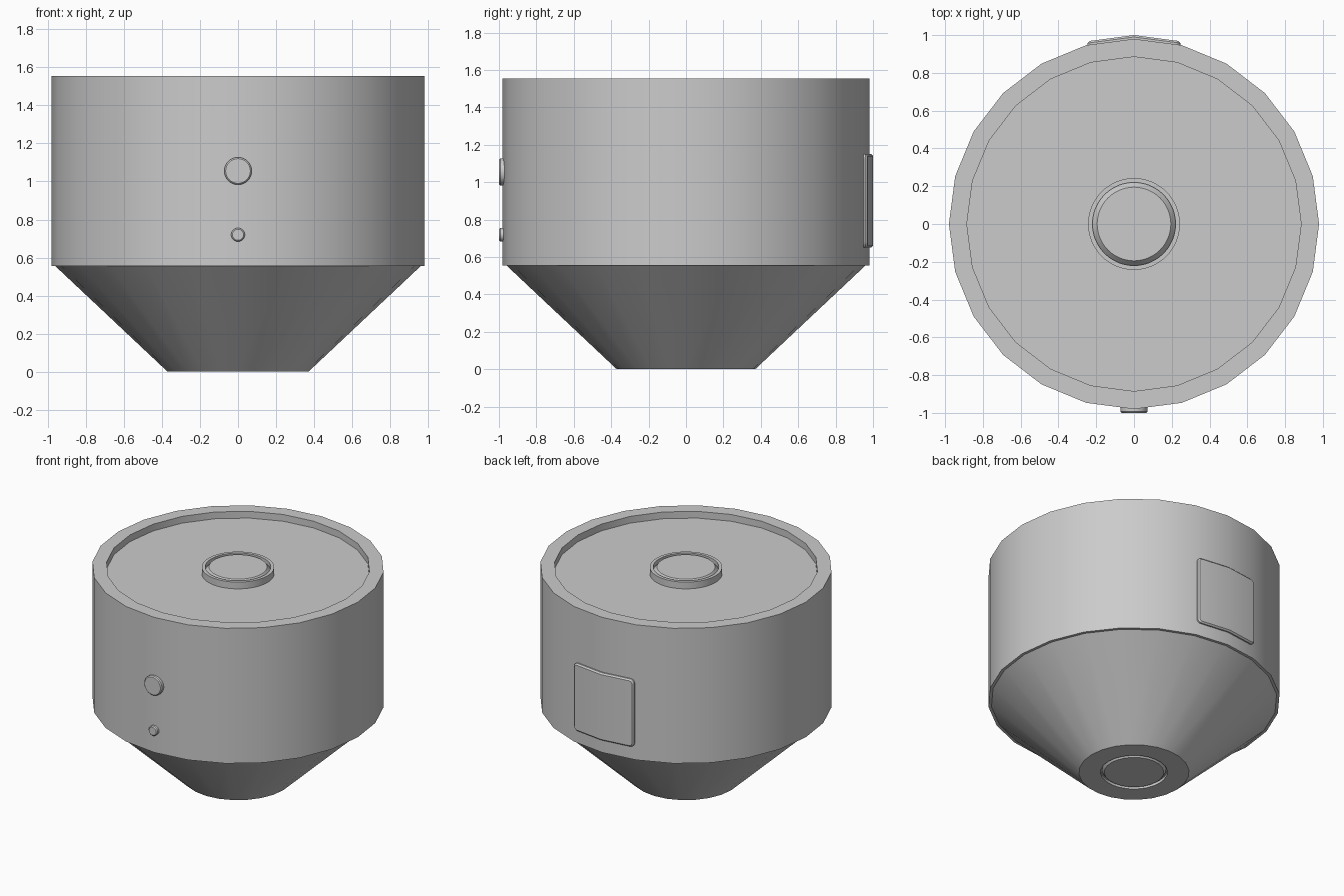
import bpy, bmesh, math
from mathutils import Matrix, Vector

cube = bpy.data.objects.get("Cube")
if cube:
    bpy.data.objects.remove(cube, do_unlink=True)

grey = bpy.data.materials.new("plain_grey")
grey.use_nodes = True
COLOUR = (0.6, 0.6, 0.6, 1)
grey.diffuse_color = COLOUR
grey.node_tree.nodes["Principled BSDF"].inputs["Base Color"].default_value = COLOUR


def finish(name, bm):
    bmesh.ops.recalc_face_normals(bm, faces=bm.faces[:])
    mesh = bpy.data.meshes.new(name)
    bm.to_mesh(mesh)
    bm.free()
    mesh.materials.append(grey)
    obj = bpy.data.objects.new(name, mesh)
    bpy.context.collection.objects.link(obj)
    bpy.ops.object.select_all(action='DESELECT')
    obj.select_set(True)
    bpy.context.view_layer.objects.active = obj
    bpy.ops.object.shade_smooth_by_angle(angle=math.radians(30))
    return obj


def bridge(bm, a, b):
    for i in range(len(a)):
        j = (i + 1) % len(a)
        bm.faces.new((a[i], a[j], b[j], b[i]))


def lathe(name, profile, sides, matrix=Matrix()):
    """Turn (radius, height) points about the z axis and cap both ends."""
    bm = bmesh.new()
    rings = []
    for r, z in profile:
        angles = [math.tau * i / sides for i in range(sides)]
        rings.append([bm.verts.new((r * math.cos(a), r * math.sin(a), z)) for a in angles])
    for a, b in zip(rings, rings[1:]):
        bridge(bm, a, b)
    bm.faces.new(rings[0])
    bm.faces.new(rings[-1])
    bm.transform(matrix)
    return finish(name, bm)


R, BASE, TOP, FLOOR = 0.98, 0.555, 1.555, 1.505

# Drum with a recessed lid
lathe("drum", [(R, BASE), (R, TOP), (0.885, TOP), (0.885, FLOOR)], 24)

# Tapered hopper with a grooved outlet plug underneath
lathe("hopper", [(0.2, 0.0), (0.215, 0.02), (0.225, 0.02), (0.225, 0.0),
                 (0.37, 0.0), (0.96, BASE)], 24)

# Round cap on the lid: outer ring, groove, inner plug
lathe("lid_cap", [(0.243, FLOOR - 0.01), (0.243, TOP), (0.22, TOP),
                  (0.22, TOP - 0.03), (0.195, TOP)], 48)

# Two round buttons on the front
for name, radius, height in (("large_button", 0.072, 1.055), ("small_button", 0.036, 0.72)):
    place = Matrix.Translation((0, -R, height)) @ Matrix.Rotation(math.pi / 2, 4, 'X')
    lathe(name, [(radius, -0.03), (radius, 0.013), (radius - 0.007, 0.02)], 32, place)


# Back hatch: rounded panel folded along its middle to follow the drum
def panel_ring(bm, inset, offset):
    w, h, corner = 0.245 - inset, 0.25 - inset, 0.03 - inset
    points = []
    for quadrant in range(4):
        sx = 1 if quadrant in (0, 3) else -1
        sz = 1 if quadrant < 2 else -1
        for step in range(6):
            a = (quadrant + step / 5) * math.pi / 2
            points.append((sx * (w - corner) + corner * math.cos(a),
                           sz * (h - corner) + corner * math.sin(a)))
        if quadrant in (0, 2):
            points.append((0, sz * h))
    fold = math.tan(math.radians(7.5))
    return [bm.verts.new((x, R + offset - abs(x) * fold, 0.9 + z)) for x, z in points]


bm = bmesh.new()
rings = [panel_ring(bm, i, o) for i, o in ((0, -0.02), (0, 0.01), (0.01, 0.02))]
for a, b in zip(rings, rings[1:]):
    bridge(bm, a, b)
for ring in (rings[0], rings[-1]):
    middle = [i for i, v in enumerate(ring) if abs(v.co.x) < 1e-6]
    bm.faces.new(ring[middle[0]:middle[1] + 1])
    bm.faces.new(ring[middle[1]:] + ring[:middle[0] + 1])
finish("back_hatch", bm)
